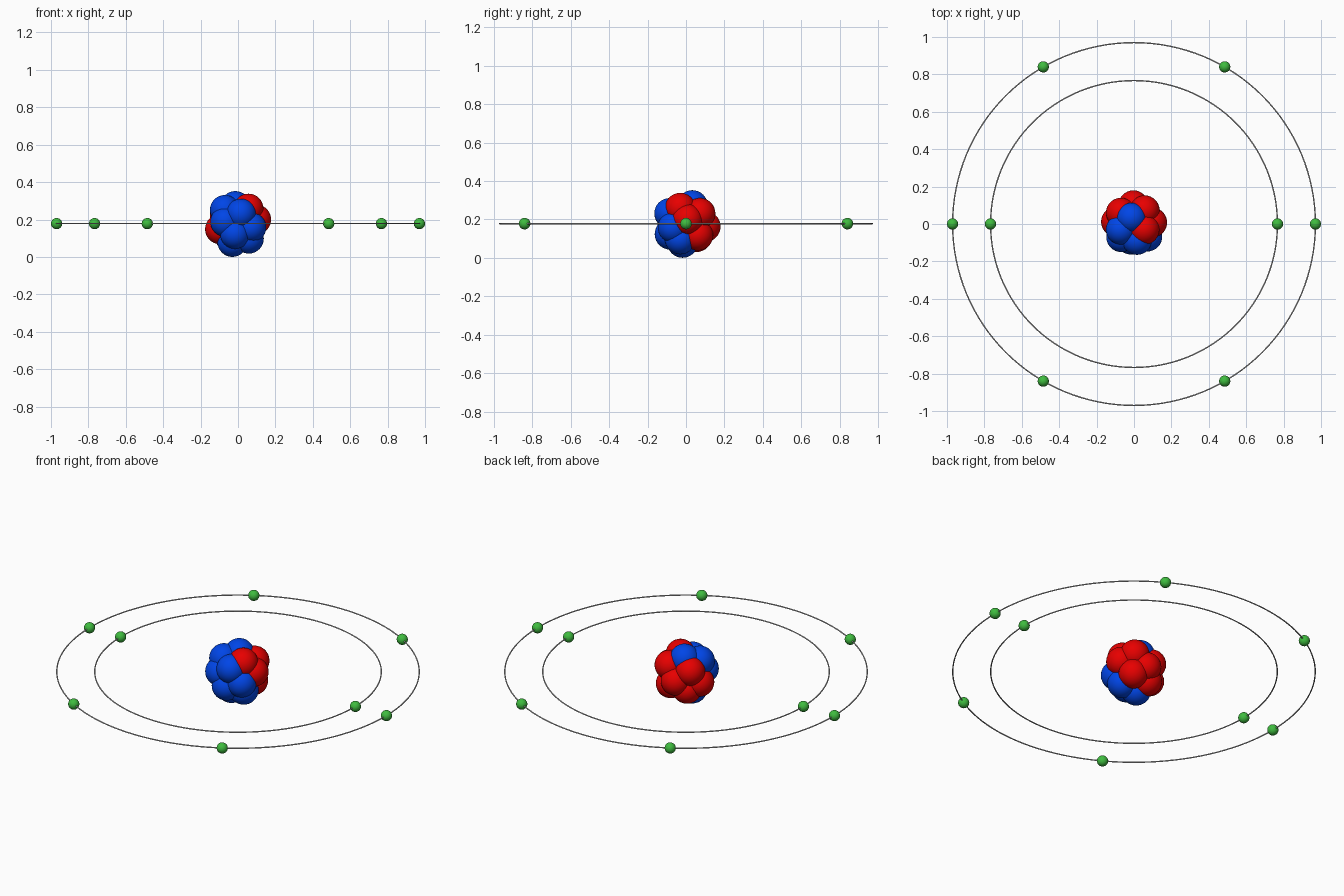
import bpy
from math import cos, sin, tau

if "Cube" in bpy.data.objects:
    bpy.data.objects.remove(bpy.data.objects["Cube"])

CZ = 0.178           # height of the orbital plane and nucleus centre
NUCLEON_R = 0.08
ELECTRON_R = 0.03


def material(name, rgb):
    m = bpy.data.materials.new(name)
    m.diffuse_color = (*rgb, 1)
    m.use_nodes = True
    m.node_tree.nodes["Principled BSDF"].inputs["Base Color"].default_value = m.diffuse_color
    return m


red = material("red", (0.8, 0.0, 0.0))
blue = material("blue", (0.0, 0.06, 0.8))
green = material("green", (0.05, 0.5, 0.05))


def ball(name, pos, radius, mat):
    bpy.ops.mesh.primitive_uv_sphere_add(
        segments=32, ring_count=16, radius=radius,
        location=(pos[0], pos[1], pos[2] + CZ))
    ob = bpy.context.object
    ob.name = name
    ob.data.materials.append(mat)
    bpy.ops.object.shade_smooth()


# nucleus: eight protons and eight neutrons packed on a small shell
protons = [
    (0.056, -0.03, 0.08), (0.097, 0.008, 0.022),
    (0.057, 0.073, 0.053), (-0.003, 0.1, -0.015),
    (0.056, 0.062, -0.06), (-0.096, 0.012, -0.03),
    (-0.07, 0.06, 0.045), (-0.045, 0.055, -0.068),
]
neutrons = [
    (0.016, -0.085, 0.053), (-0.07, -0.03, 0.073),
    (-0.014, 0.033, 0.094), (-0.068, -0.07, 0.01),
    (0.071, -0.067, -0.02), (-0.016, -0.083, -0.055),
    (0.058, -0.03, -0.08), (-0.03, -0.018, -0.098),
]
for p in protons:
    ball("proton", p, NUCLEON_R, red)
for p in neutrons:
    ball("neutron", p, NUCLEON_R, blue)

# orbit rings with evenly spaced electrons
for name, radius, count in (("inner", 0.767, 2), ("outer", 0.97, 6)):
    bpy.ops.mesh.primitive_torus_add(
        major_segments=128, minor_segments=10, major_radius=radius,
        minor_radius=0.0035, location=(0, 0, CZ))
    bpy.context.object.name = name + "_orbit"
    bpy.ops.object.shade_smooth()
    for i in range(count):
        a = tau * i / count
        ball(name + "_electron", (radius * cos(a), radius * sin(a), 0),
             ELECTRON_R, green)
